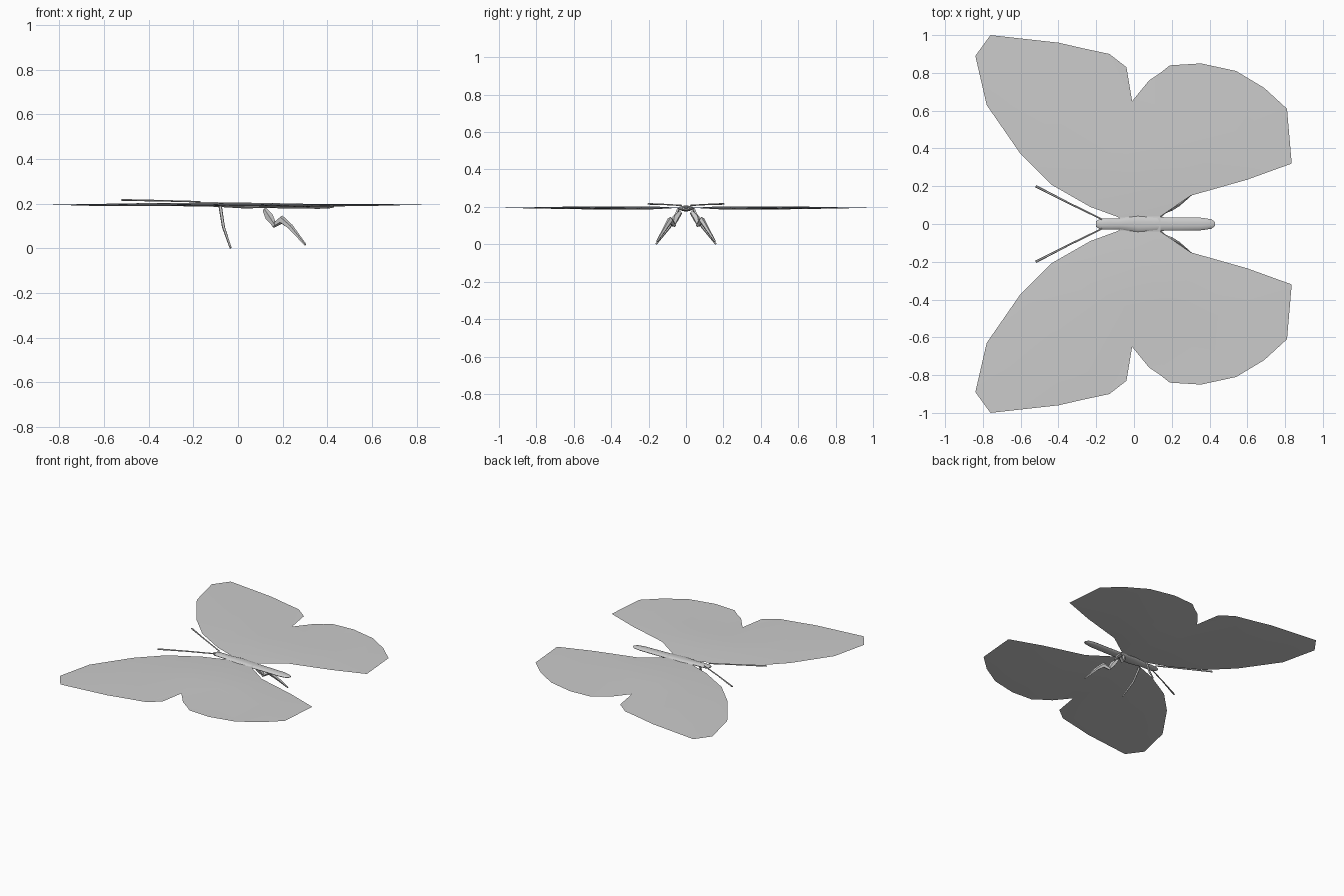
import bpy, bmesh, math
from mathutils import Vector
from mathutils.geometry import delaunay_2d_cdt

if "Cube" in bpy.data.objects:
    bpy.data.objects.remove(bpy.data.objects["Cube"])


def finish(name, bm, mirror=False, angle=35):
    bmesh.ops.recalc_face_normals(bm, faces=bm.faces)
    me = bpy.data.meshes.new(name)
    bm.to_mesh(me)
    bm.free()
    ob = bpy.data.objects.new(name, me)
    bpy.context.collection.objects.link(ob)
    if mirror:
        mod = ob.modifiers.new("mirror", 'MIRROR')
        mod.use_axis = (False, True, False)
    bpy.ops.object.select_all(action='DESELECT')
    ob.select_set(True)
    bpy.context.view_layer.objects.active = ob
    bpy.ops.object.shade_smooth_by_angle(angle=math.radians(angle))
    return ob


def tube(name, path, sizes, sides=6, mirror=False):
    """Sweep an oval (width, height) along a path."""
    bm = bmesh.new()
    pts = [Vector(p) for p in path]
    rings = []
    for i, p in enumerate(pts):
        t = (pts[min(i + 1, len(pts) - 1)] - pts[max(i - 1, 0)]).normalized()
        side = t.cross(Vector((0, 0, 1))).normalized()
        up = side.cross(t)
        w, h = sizes[i]
        rings.append([bm.verts.new(p + side * w * math.cos(a) + up * h * math.sin(a))
                      for a in (2 * math.pi * k / sides for k in range(sides))])
    for a, b in zip(rings, rings[1:]):
        for k in range(sides):
            n = (k + 1) % sides
            bm.faces.new((a[k], a[n], b[n], b[k]))
    bm.faces.new(rings[0])
    bm.faces.new(rings[-1])
    return finish(name, bm, mirror)


# Wings: thin two-sided sheet, fore and hind wing in one outline
rim = [(-.08, 0), (-.08, .035), (-.23, .09), (-.44, .21), (-.60, .37), (-.78, .63),
       (-.84, .89), (-.76, 1.0), (-.58, .98), (-.40, .96), (-.27, .93), (-.13, .90),
       (-.04, .83), (-.01, .65), (.08, .76), (.14, .80), (.19, .84), (.355, .85),
       (.54, .81), (.69, .72), (.81, .61), (.835, .32), (.60, .235), (.30, .15),
       (.14, .04), (.14, 0)]
# Crease points inside the wing: x, y, top offset, bottom offset
inner = [(-.42, .59, .007, -.007), (-.055, .43, .007, -.007), (.16, .45, .007, -.006),
         (.27, .47, .001, -.010), (-.66, .72, .003, -.005), (.62, .50, .003, -.005),
         (-.25, .30, .007, -.007), (.03, .18, .008, -.008), (.30, .27, .004, -.008)]
n = len(rim)
pts = [Vector(p) for p in rim] + [Vector(p[:2]) for p in inner]
edges = [(i, (i + 1) % n) for i in range(n)] + [(8, n), (10, n), (11, n + 1), (15, n + 2), (17, n + 3)]
verts, _, tris, orig, _, _ = delaunay_2d_cdt(pts, edges, [], 1, 1e-5)
bm = bmesh.new()
for layer in (2, 3):
    vs = []
    for v, o in zip(verts, orig):
        dz = 0
        if o and o[0] >= n:
            dz = inner[o[0] - n][layer]
        elif abs(v.y) < 1e-4:
            dz = .008 if layer == 2 else -.008
        vs.append(bm.verts.new((v.x, v.y, .195 + dz)))
    for t in tris:
        bm.faces.new([vs[i] for i in t])
bmesh.ops.remove_doubles(bm, verts=bm.verts, dist=1e-5)
finish("wings", bm, mirror=True)

# Body: head, thorax and abdomen
tube("body", [(-.20, 0, .197), (-.18, 0, .197), (-.13, 0, .197), (-.08, 0, .195), (.02, 0, .192),
              (.14, 0, .190), (.36, 0, .187), (.41, 0, .186), (.43, 0, .186)],
     [(.015, .004), (.028, .010), (.030, .011), (.028, .011), (.045, .014),
      (.036, .011), (.033, .011), (.025, .008), (.010, .003)], 10)

# Antennae
tube("antennae", [(-.17, .025, .208), (-.35, .113, .213), (-.52, .20, .216)],
     [(.004, .004), (.005, .004), (.007, .005)], 6, True)

# Front legs
tube("front_legs", [(-.08, .04, .19), (-.065, .085, .095), (-.033, .16, .002)],
     [(.008, .008), (.007, .007), (.005, .005)], 5, True)

# Hind legs: short hanging thigh, thick knee, thin shin
tube("hind_thighs", [(.12, .03, .172), (.14, .055, .14), (.165, .07, .10)],
     [(.010, .012), (.018, .020), (.010, .010)], 5, True)
tube("hind_shins", [(.155, .06, .10), (.195, .085, .128), (.235, .105, .095), (.302, .155, .015)],
     [(.008, .010), (.016, .020), (.012, .013), (.005, .005)], 5, True)
